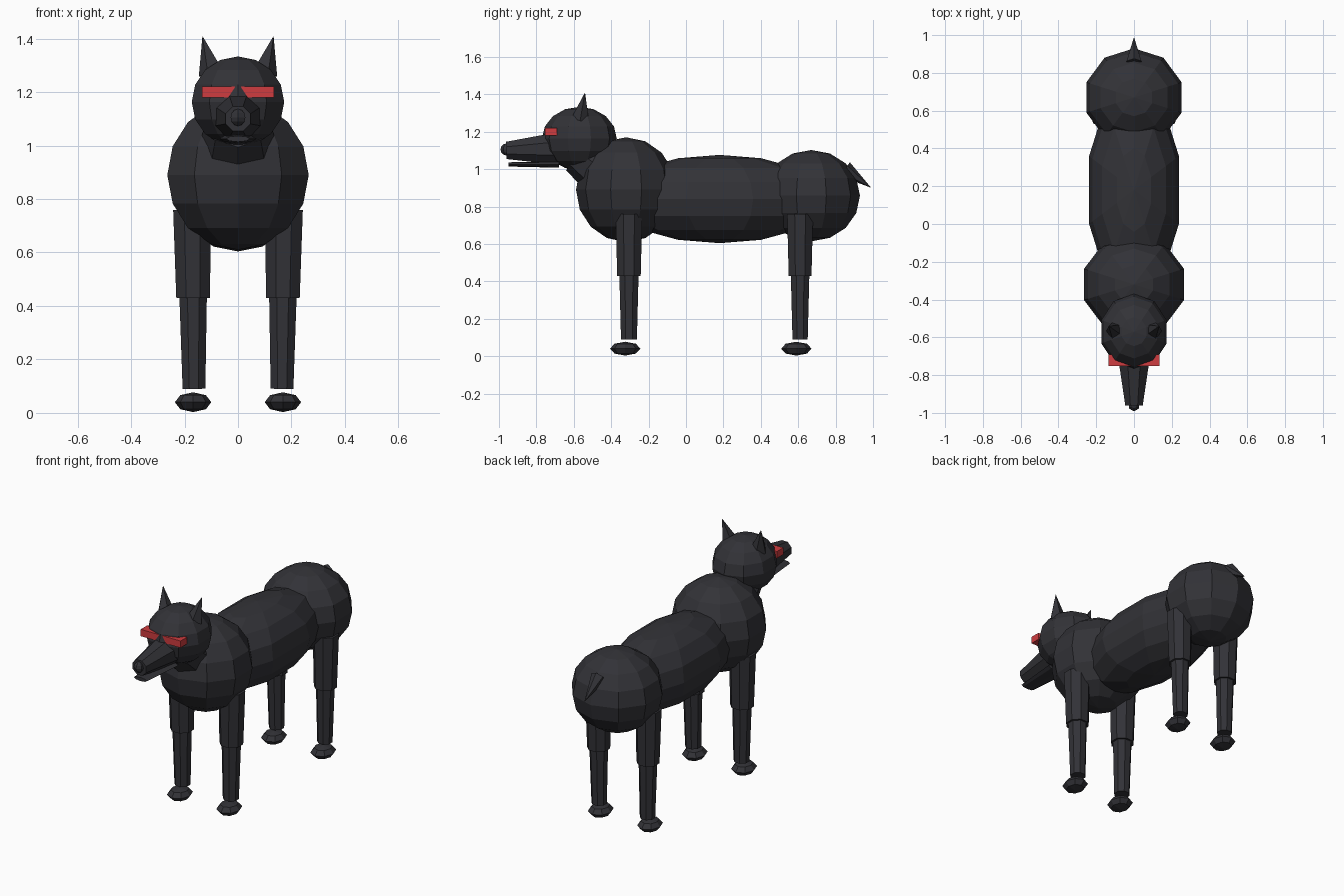
import bpy, bmesh, math
from mathutils import Vector, Matrix

cube = bpy.data.objects.get("Cube")
if cube:
    bpy.data.objects.remove(cube, do_unlink=True)


def material(name, rgb):
    mat = bpy.data.materials.new(name)
    mat.use_nodes = True
    mat.diffuse_color = (*rgb, 1)
    mat.node_tree.nodes["Principled BSDF"].inputs["Base Color"].default_value = (*rgb, 1)
    return mat


FUR = material("charcoal fur", (0.032, 0.032, 0.038))
RED = material("eye red", (0.62, 0.045, 0.05))


def finish(name, bm, mat=FUR):
    bmesh.ops.recalc_face_normals(bm, faces=bm.faces)
    mesh = bpy.data.meshes.new(name)
    bm.to_mesh(mesh)
    bm.free()
    mesh.materials.append(mat)
    obj = bpy.data.objects.new(name, mesh)
    bpy.context.collection.objects.link(obj)
    return obj


def ball(name, centre, radii, segments=10, rings=8):
    """Faceted ellipsoid with a vertex on the +x side."""
    bm = bmesh.new()
    bmesh.ops.create_uvsphere(bm, u_segments=segments, v_segments=rings, radius=1)
    bm.transform(Matrix.Translation(centre) @ Matrix.Diagonal((*radii, 1)))
    return finish(name, bm)


def cone(name, start, end, r1, r2, sides=8, squash=1.0, turn=0.0):
    """Tapered tube from start to end; squash scales it across."""
    start, end = Vector(start), Vector(end)
    axis = end - start
    bm = bmesh.new()
    bmesh.ops.create_cone(bm, cap_ends=True, segments=sides, radius1=r1,
                          radius2=r2, depth=axis.length)
    bm.transform(Matrix.Translation((start + end) / 2)
                 @ axis.to_track_quat("Z", "Y").to_matrix().to_4x4()
                 @ Matrix.Diagonal((1, squash, 1, 1))
                 @ Matrix.Rotation(turn, 4, "Z"))
    return finish(name, bm)


def box(name, centre, size, mat):
    bm = bmesh.new()
    bmesh.ops.create_cube(bm, size=1)
    bm.transform(Matrix.Translation(centre) @ Matrix.Diagonal((*size, 1)))
    return finish(name, bm, mat)


# Trunk
ball("chest", (0, -0.32, 0.89), (0.278, 0.268, 0.28))
ball("belly", (0, 0.18, 0.84), (0.25, 0.58, 0.236))
ball("hips", (0, 0.67, 0.858), (0.265, 0.26, 0.244))
cone("neck", (0, -0.38, 0.95), (0, -0.57, 1.09), 0.16, 0.12)

# Head, muzzle and nose
ball("head", (0, -0.57, 1.163), (0.182, 0.2, 0.17))
cone("muzzle", (0, -0.68, 1.11), (0, -0.96, 1.1), 0.095, 0.05, turn=math.pi / 8)
cone("jaw", (0, -0.68, 1.025), (0, -0.95, 1.025), 0.07, 0.045, sides=8, squash=0.25)
ball("nose", (0, -0.96, 1.105), (0.032, 0.032, 0.032), 6, 6)

# Tail
cone("tail", (0, 0.85, 1.0), (0, 0.99, 0.9), 0.045, 0.0, sides=6)

# Paired head parts and legs
for side, s in (("left", 1), ("right", -1)):
    cone(side + "_ear", (s * 0.098, -0.565, 1.27), (s * 0.133, -0.54, 1.41),
         0.05, 0.0, sides=5)
    box(side + "_eye", (s * 0.073, -0.722, 1.2), (0.125, 0.062, 0.042), RED)
    for end, y, paw_y, r in (("front", -0.305, -0.325, 0.068), ("hind", 0.61, 0.59, 0.066)):
        name = f"{end}_{side}_"
        x = s * 0.168
        cone(name + "upper_leg", (x, y, 0.43), (x * 1.02, y, 0.76), r, r + 0.009, turn=math.pi / 8)
        cone(name + "lower_leg", (x * 0.98, y, 0.09), (x, y, 0.45), r - 0.022, r - 0.012, turn=math.pi / 8)
        ball(name + "paw", (x, paw_y, 0.04), (0.068, 0.081, 0.037), 8, 4)
